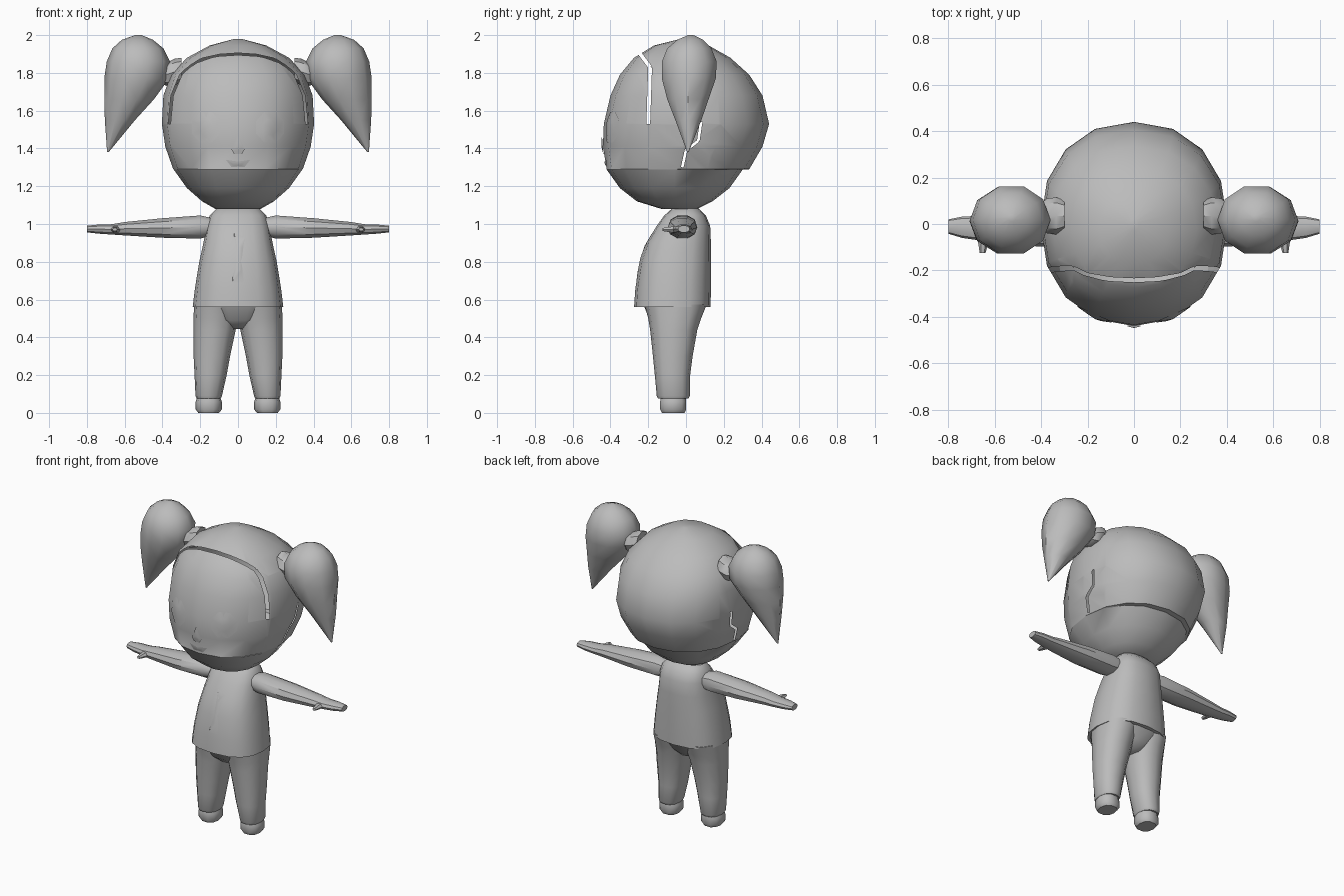
import bpy, bmesh, math
from mathutils import Vector
from mathutils.bvhtree import BVHTree

if "Cube" in bpy.data.objects:
    bpy.data.objects.remove(bpy.data.objects["Cube"])

grey = bpy.data.materials.new("plain_grey")
grey.diffuse_color = (0.5, 0.5, 0.5, 1)
grey.use_nodes = True
grey.node_tree.nodes["Principled BSDF"].inputs["Base Color"].default_value = grey.diffuse_color


def finish(name, bm, angle=40):
    me = bpy.data.meshes.new(name)
    bm.to_mesh(me)
    bm.free()
    ob = bpy.data.objects.new(name, me)
    bpy.context.collection.objects.link(ob)
    me.materials.append(grey)
    bpy.ops.object.select_all(action='DESELECT')
    bpy.context.view_layer.objects.active = ob
    ob.select_set(True)
    bpy.ops.object.shade_smooth_by_angle(angle=math.radians(angle))
    return ob


def loft(rings, n=12, axis='z', power=2.0, side=1):
    """Each ring is (position on axis, a min, a max, b min, b max)."""
    bm = bmesh.new()
    loops = []
    for t, a0, a1, b0, b1 in rings:
        loop = []
        for i in range(n):
            c, s = math.cos(math.tau * i / n), math.sin(math.tau * i / n)
            a = (a0 + a1) / 2 + (a1 - a0) / 2 * math.copysign(abs(c) ** (2 / power), c)
            b = (b0 + b1) / 2 + (b1 - b0) / 2 * math.copysign(abs(s) ** (2 / power), s)
            x, y, z = {'z': (a, b, t), 'x': (t, a, b), 'y': (a, t, b)}[axis]
            loop.append(bm.verts.new((x * side, y, z)))
        loops.append(loop)
    for lo, hi in zip(loops, loops[1:]):
        for i in range(n):
            bm.faces.new((lo[i], lo[(i + 1) % n], hi[(i + 1) % n], hi[i]))
    bm.faces.new(loops[0])
    bm.faces.new(loops[-1])
    bmesh.ops.recalc_face_normals(bm, faces=bm.faces)
    return bm


def slit(bm, p0, p1, w=0.01):
    """Open a narrow gap through both sides along a (y, z) segment."""
    p0, p1 = Vector((0, *p0)), Vector((0, *p1))
    d = (p1 - p0).normalized()
    n = Vector((0, -d.z, d.y))
    lo = [min(p0[k], p1[k]) - w for k in (1, 2)]
    hi = [max(p0[k], p1[k]) + w for k in (1, 2)]
    for co, no in ((p0 + n * w, n), (p0 - n * w, n), (p0, d), (p1, d)):
        faces = [f for f in bm.faces if all(
            min(v.co[k + 1] for v in f.verts) < hi[k] and
            max(v.co[k + 1] for v in f.verts) > lo[k] for k in (0, 1))]
        geom = set(faces)
        for f in faces:
            geom.update(f.edges)
            geom.update(f.verts)
        bmesh.ops.bisect_plane(bm, geom=list(geom), plane_co=co, plane_no=no, dist=1e-5)
    gone = []
    for f in bm.faces:
        c = f.calc_center_median() - p0
        if abs(c.dot(n)) < w and 0 < c.dot(d) < (p1 - p0).length:
            gone.append(f)
    bmesh.ops.delete(bm, geom=gone, context='FACES')


def plate(name, tree, centre, outline, lift=0.005):
    """Thin patch laid on the front of a surface."""
    def drop(x, z):
        hit = tree.ray_cast(Vector((x, -2, z)), Vector((0, 1, 0)))[0]
        return (x, (hit.y if hit else 0) - lift, z)
    bm = bmesh.new()
    cx, cz = centre
    mid = bm.verts.new(drop(cx, cz))
    inner = [bm.verts.new(drop((x + cx) / 2, (z + cz) / 2)) for x, z in outline]
    outer = [bm.verts.new(drop(x, z)) for x, z in outline]
    k = len(outline)
    for i in range(k):
        j = (i + 1) % k
        bm.faces.new((mid, inner[i], inner[j]))
        bm.faces.new((inner[i], outer[i], outer[j], inner[j]))
    bm.normal_update()
    flip = [f for f in bm.faces if f.normal.y > 0]
    bmesh.ops.reverse_faces(bm, faces=flip)
    finish(name, bm)


# Head with hair: (height, half width, front, back); ledge under the hair at 1.29
head_profile = [
    (1.08, .12, -.13, .06), (1.12, .19, -.26, .14), (1.19, .27, -.35, .23),
    (1.288, .34, -.42, .30), (1.29, .343, -.42, .335), (1.41, .385, -.44, .405),
    (1.53, .403, -.435, .44), (1.68, .395, -.40, .405), (1.79, .355, -.35, .335),
    (1.88, .27, -.275, .235), (1.945, .15, -.17, .12), (1.98, .02, -.03, .02)]
bm = loft([(z, -w, w, f, b) for z, w, f, b in head_profile], 16, power=2.2)
head_tree = BVHTree.FromBMesh(bm)
# Hairline gap and the gaps behind the ears
slit(bm, (-.2, 1.53), (-.19, 1.83))
slit(bm, (-.19, 1.83), (-.265, 1.93))
slit(bm, (-.02, 1.30), (0, 1.39), .007)
slit(bm, (0, 1.39), (.065, 1.44), .007)
slit(bm, (.065, 1.44), (.08, 1.54), .007)
finish("head_and_hair", bm)

# Face details
for s, label in ((1, "left"), (-1, "right")):
    ring = [(s * .17 + .08 * math.cos(math.tau * (i + .5) / 8),
             1.512 + .088 * math.sin(math.tau * (i + .5) / 8)) for i in range(8)]
    plate("eye_" + label, head_tree, (s * .17, 1.512), ring)
plate("nose", head_tree, (0, 1.41), [(0, 1.475), (.035, 1.395), (.02, 1.37),
                                     (-.02, 1.37), (-.035, 1.395)], .008)
plate("mouth", head_tree, (0, 1.315), [(-.065, 1.34), (0, 1.33), (.065, 1.34),
                                       (.035, 1.302), (-.035, 1.302)])

# Sleeveless top
bm = loft([(.56, -.24, .24, -.275, .13), (.66, -.228, .228, -.268, .132),
           (.8, -.205, .205, -.245, .132), (.9, -.183, .183, -.21, .132),
           (.99, -.167, .167, -.155, .128), (1.045, -.15, .15, -.115, .105),
           (1.08, -.115, .115, -.075, .07), (1.092, -.06, .06, -.04, .035)], 16, power=2.5)
body_tree = BVHTree.FromBMesh(bm)
finish("top_garment", bm)
plate("front_placket", body_tree, (.005, .82),
      [(-.02, .95), (.04, .93), (.03, .69), (-.03, .69)], .004)

# Hips joining the legs
finish("hips", loft([(.445, -.05, .05, -.14, .02), (.49, -.15, .15, -.195, .065),
                     (.575, -.235, .235, -.23, .115)], 14, power=2.3))

for s, label in ((1, "left"), (-1, "right")):
    # Trouser leg and foot
    finish("trouser_leg_" + label, loft([
        (.075, .092, .218, -.148, .012), (.09, .085, .225, -.155, .02),
        (.2, .06, .23, -.165, .022), (.3, .042, .235, -.175, .035),
        (.44, .012, .236, -.19, .06), (.5, 0, .236, -.2, .08),
        (.575, .0, .232, -.22, .11)], 12, power=2.3, side=s))
    finish("foot_" + label, loft([
        (0, .1, .21, -.13, -.005), (.018, .086, .224, -.14, .004),
        (.06, .086, .224, -.14, .004), (.085, .095, .215, -.135, 0)],
        10, power=2.4, side=s))
    # Arm with mitten hand, then thumb
    finish("arm_" + label, loft([
        (.12, -.07, .05, .94, 1.03), (.2, -.095, .06, .92, 1.048),
        (.4, -.098, .058, .925, 1.033), (.6, -.08, .04, .938, 1.012),
        (.67, -.07, .035, .943, 1.0), (.74, -.06, .032, .948, .998),
        (.8, -.042, .02, .955, .992)], 10, 'x', 2.2, s))
    finish("thumb_" + label, loft([
        (-.04, .61, .68, .95, .99), (-.09, .63, .67, .955, .987),
        (-.125, .64, .665, .962, .98)], 6, 'y', 2, s))
    # Hair bunch and its tie
    finish("hair_bunch_" + label, loft([
        (1.38, .685, .693, .006, .014), (1.55, .545, .705, -.06, .085),
        (1.66, .445, .708, -.105, .125), (1.77, .365, .708, -.135, .165),
        (1.86, .36, .695, -.135, .17), (1.93, .395, .665, -.105, .14),
        (1.975, .45, .615, -.05, .095), (2.0, .51, .545, .01, .04)], 10, side=s))
    finish("hair_tie_" + label, loft([
        (.3, -.03, .1, 1.75, 1.88), (.335, -.045, .115, 1.735, 1.875),
        (.375, -.04, .11, 1.73, 1.855), (.4, -.02, .09, 1.74, 1.84)],
        8, 'x', 2, s))
